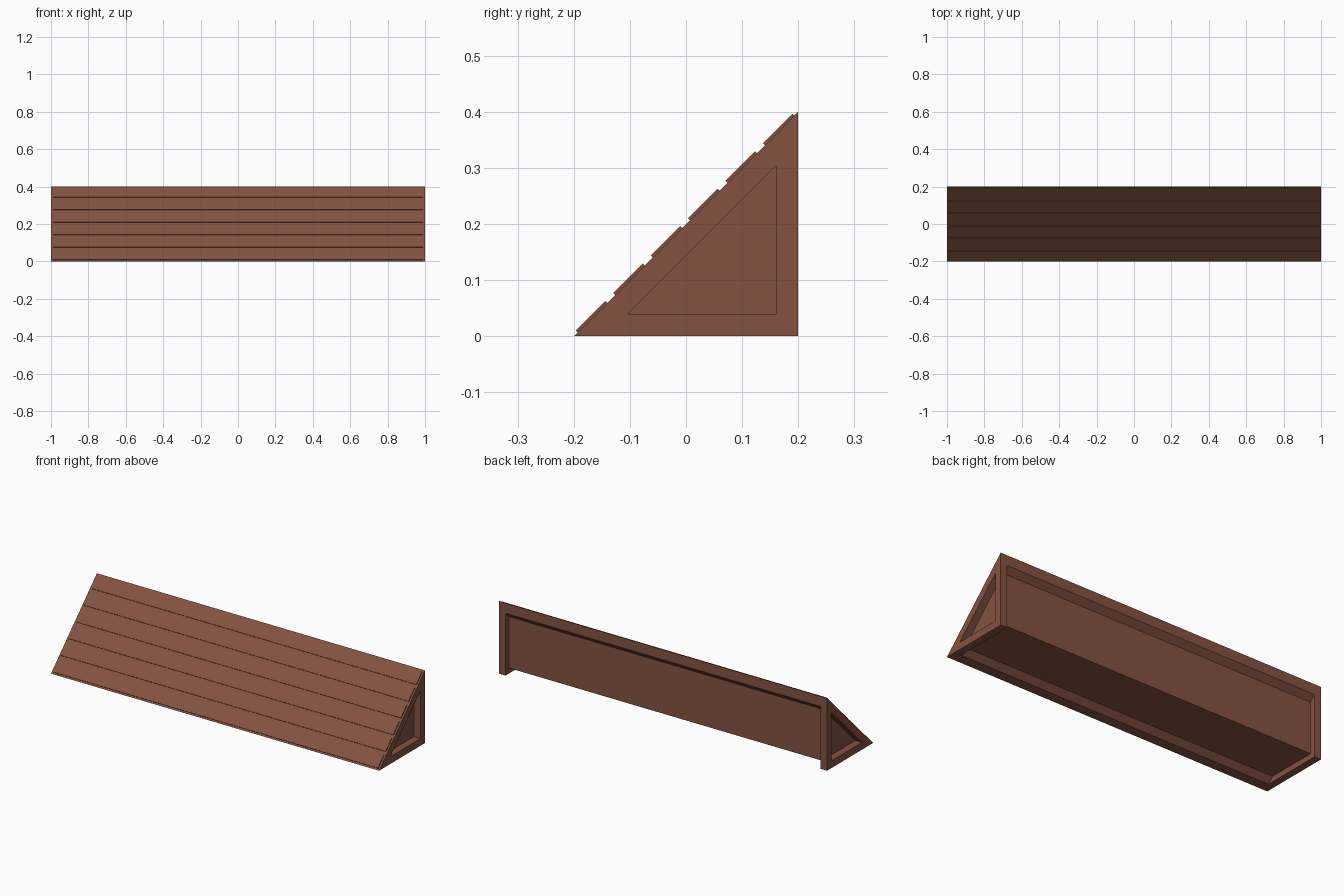
import bpy, bmesh, math

if "Cube" in bpy.data.objects:
    bpy.data.objects.remove(bpy.data.objects["Cube"])

brown = bpy.data.materials.new("reddish_brown")
brown.diffuse_color = (0.23, 0.086, 0.053, 1)
brown.use_nodes = True
brown.node_tree.nodes["Principled BSDF"].inputs["Base Color"].default_value = brown.diffuse_color

R2 = math.sqrt(2)
T = 0.04                 # frame thickness
END = 1 - T              # inner face of the end frames


def finish(bm, name):
    bmesh.ops.recalc_face_normals(bm, faces=bm.faces)
    me = bpy.data.meshes.new(name)
    bm.to_mesh(me)
    bm.free()
    me.materials.append(brown)
    ob = bpy.data.objects.new(name, me)
    bpy.context.collection.objects.link(ob)
    return ob


def prism(name, profile, x0, x1):
    """Extrude a (y, z) profile along x."""
    bm = bmesh.new()
    face = bm.faces.new([bm.verts.new((x0, y, z)) for y, z in profile])
    new = bmesh.ops.extrude_face_region(bm, geom=[face])["geom"]
    verts = [v for v in new if isinstance(v, bmesh.types.BMVert)]
    bmesh.ops.translate(bm, verts=verts, vec=(x1 - x0, 0, 0))
    return finish(bm, name)


def inset_triangle(back, slope):
    """Right triangle inset from the back/bottom and from the slope."""
    off = 0.2 - slope * R2           # inner slope line: z = y + off
    y = 0.2 - back
    return [(back - off, back), (y, back), (y, y + off)]


def ring(name, x0, x1):
    """Open triangular frame at one end."""
    bm = bmesh.new()
    loops = [[bm.verts.new((x, y, z)) for y, z in tri]
             for x, tri in ((x0, inset_triangle(0, 0)), (x1, inset_triangle(0, 0)),
                            (x1, inset_triangle(T, T)), (x0, inset_triangle(T, T)))]
    for a, b in zip(loops, loops[1:] + loops[:1]):
        for i in range(3):
            j = (i + 1) % 3
            bm.faces.new((a[i], a[j], b[j], b[i]))
    return finish(bm, name)


# end frames
ring("end_frame_right", END, 1)
ring("end_frame_left", -1, -END)

# sloped slab between the end frames
prism("slope_slab", [(-0.2, 0), (0.2, 0.4), (0.2, 0.4 - T * R2), (-0.2 + T * R2, 0)], -END, END)

# recessed core showing as panels on the back, bottom and ends
prism("recessed_core", inset_triangle(0.03, T), -END, END)

# six raised planks on the slope
PITCH = 0.4 * R2 / 6
for i in range(6):
    s0, s1 = i * PITCH + 0.01, (i + 1) * PITCH - 0.01
    pts = [(s0, -0.005), (s1, -0.005), (s1, 0.005), (s0, 0.005)]
    prof = [(-0.2 + (s - n) / R2, (s + n) / R2) for s, n in pts]
    prism(f"plank_{i + 1}", prof, -0.99, 0.99)
